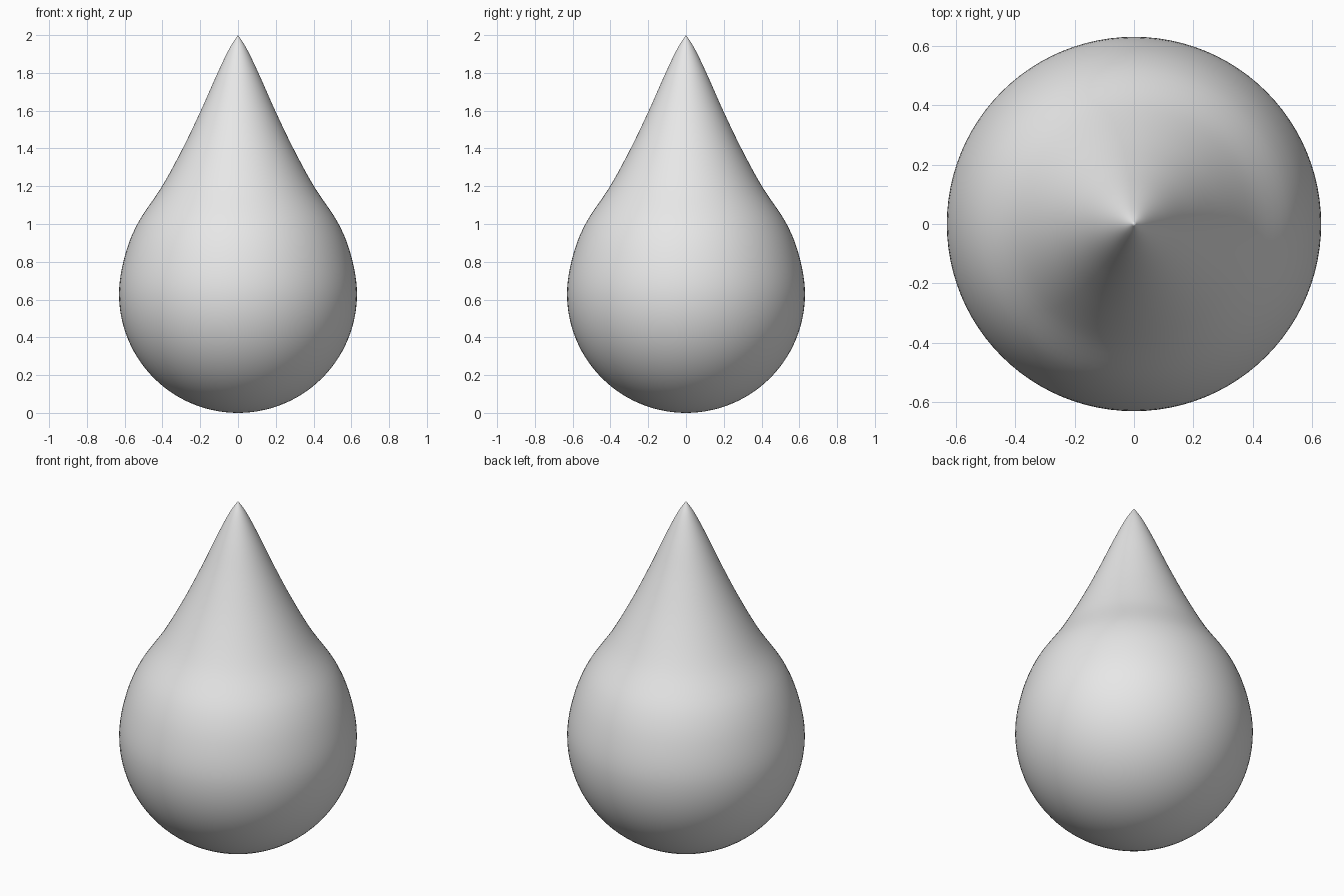
import bpy, bmesh, math

if "Cube" in bpy.data.objects:
    bpy.data.objects.remove(bpy.data.objects["Cube"])

R = 0.63          # radius of the round belly
SEGMENTS = 96

grey = bpy.data.materials.new("light grey")
grey.diffuse_color = (0.8, 0.8, 0.8, 1)
grey.use_nodes = True
grey.node_tree.nodes["Principled BSDF"].inputs["Base Color"].default_value = grey.diffuse_color


def smooth_path(pts, steps):
    """Catmull-Rom through pts, skipping the first and last guide points."""
    out = []
    for p0, p1, p2, p3 in zip(pts, pts[1:], pts[2:], pts[3:]):
        for i in range(steps):
            t = i / steps
            out.append(tuple(0.5 * (2 * b + (c - a) * t + (2 * a - 5 * b + 4 * c - d) * t * t
                                    + (3 * b - a - 3 * c + d) * t ** 3)
                             for a, b, c, d in zip(p0, p1, p2, p3)))
    return out


# Profile: spherical belly, then a slightly concave neck and a blunted tip
profile = []
for i in range(29):
    a = math.radians(-90 + 90 * i / 28)
    profile.append((R * math.cos(a), R + R * math.sin(a)))
profile.pop()
profile += smooth_path([(0.602, 0.445), (R, R), (0.602, 0.82), (0.533, 1.0), (0.402, 1.2),
                        (0.293, 1.4), (0.197, 1.6), (0.108, 1.8), (0.045, 1.93),
                        (0, 2), (-0.045, 2.07)], 6)
profile[0] = (0, 0)
profile.append((0, 2))

# Drop: the profile turned about the vertical axis
bm = bmesh.new()
verts = [bm.verts.new((x, 0, z)) for x, z in profile]
edges = [bm.edges.new(pair) for pair in zip(verts, verts[1:])]
bmesh.ops.spin(bm, geom=verts + edges, cent=(0, 0, 0), axis=(0, 0, 1),
               angle=math.tau, steps=SEGMENTS, use_merge=False)
bmesh.ops.remove_doubles(bm, verts=bm.verts, dist=0.0001)
bmesh.ops.recalc_face_normals(bm, faces=bm.faces)
mesh = bpy.data.meshes.new("drop")
bm.to_mesh(mesh)
bm.free()
mesh.materials.append(grey)
mesh.polygons.foreach_set("use_smooth", [True] * len(mesh.polygons))
drop = bpy.data.objects.new("drop", mesh)
bpy.context.collection.objects.link(drop)
